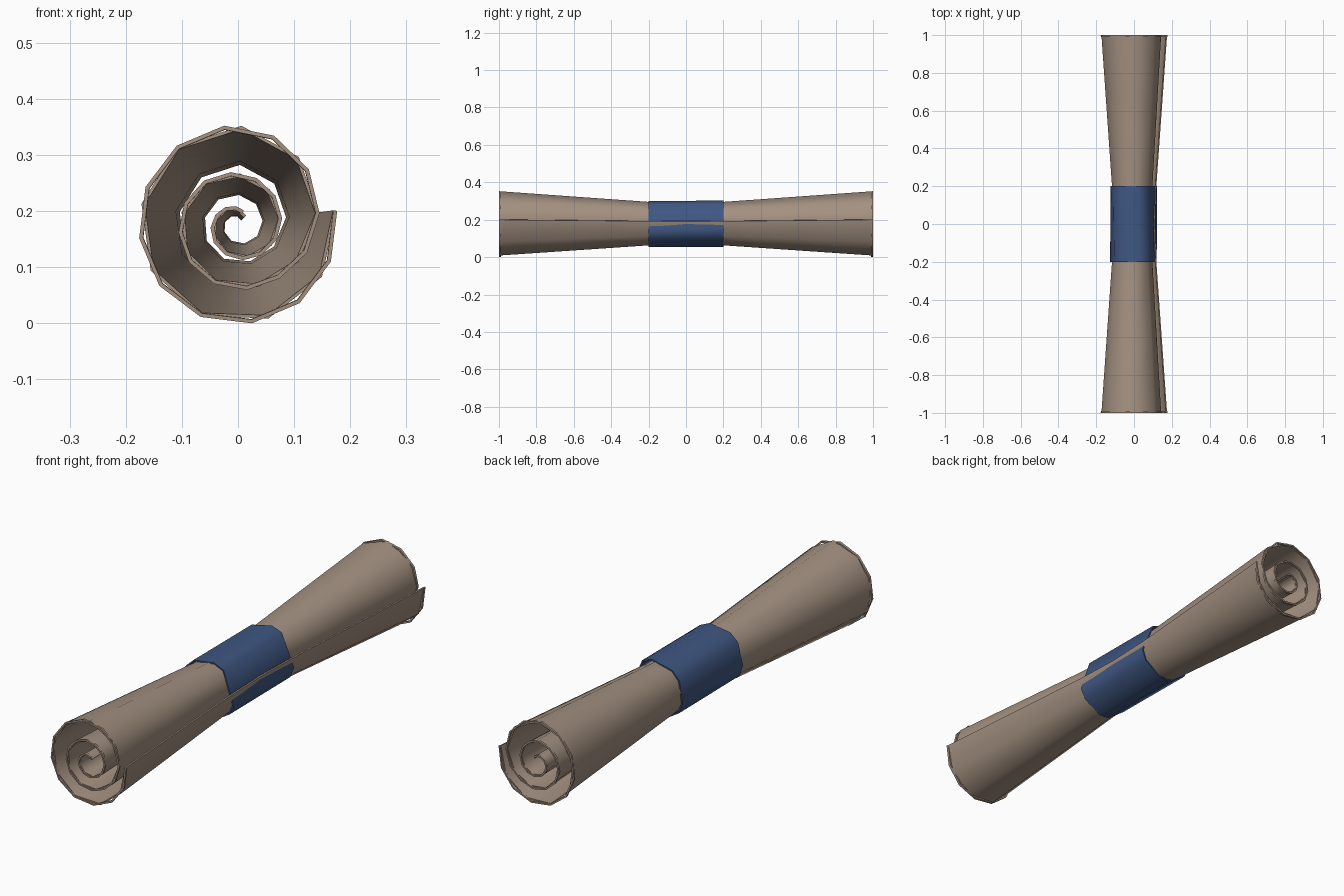
import bpy, bmesh, math

if "Cube" in bpy.data.objects:
    bpy.data.objects.remove(bpy.data.objects["Cube"])

CZ = 0.178          # height of the roll axis
SEAM = math.radians(8)   # angle of the loose outer edge


def material(name, rgb):
    m = bpy.data.materials.new(name)
    m.diffuse_color = (*rgb, 1)
    m.use_nodes = True
    m.node_tree.nodes["Principled BSDF"].inputs["Base Color"].default_value = m.diffuse_color
    return m


CANVAS = material("tan canvas", (0.37, 0.285, 0.22))
BLUE = material("blue strap", (0.05, 0.095, 0.225))

# spiral radius against number of turns from the loose edge
SPIRAL = [(0, .174), (.78, .173), (.92, .155), (1.15, .118), (1.6, .098),
          (2.0, .075), (2.5, .045), (2.9, .018)]


def spiral_radius(t):
    for (t0, r0), (t1, r1) in zip(SPIRAL, SPIRAL[1:]):
        if t <= t1:
            return r0 + (r1 - r0) * (t - t0) / (t1 - t0)
    return SPIRAL[-1][1]


def waist(y):
    """Radius scale: pinched at the middle, flaring to the ends."""
    a = abs(y)
    return 0.63 + 0.04 * a / 0.2 if a < 0.2 else 0.67 + 0.33 * (a - 0.2) / 0.8


def make_sheet(name, rows, mat, thickness, closed=False):
    """Sheet from rows of points, thickened inward and outward."""
    bm = bmesh.new()
    grid = [[bm.verts.new(p) for p in row] for row in rows]
    n = len(rows[0])
    for a, b in zip(grid, grid[1:]):
        for i in range(n if closed else n - 1):
            j = (i + 1) % n
            bm.faces.new((a[i], a[j], b[j], b[i]))
    bmesh.ops.recalc_face_normals(bm, faces=bm.faces)
    mesh = bpy.data.meshes.new(name)
    bm.to_mesh(mesh)
    bm.free()
    mesh.materials.append(mat)
    ob = bpy.data.objects.new(name, mesh)
    bpy.context.collection.objects.link(ob)
    mod = ob.modifiers.new("thickness", 'SOLIDIFY')
    mod.thickness = thickness
    mod.offset = 0
    bpy.ops.object.select_all(action='DESELECT')
    ob.select_set(True)
    bpy.context.view_layer.objects.active = ob
    bpy.ops.object.modifier_apply(modifier=mod.name)
    bpy.ops.object.shade_smooth_by_angle(angle=math.radians(50))
    return ob


def spiral_row(y, sides, turns, grow=0.0):
    row = []
    for i in range(int(sides * turns) + 1):
        t = i / sides
        ang = SEAM - t * math.tau
        r = (spiral_radius(t) + grow) * waist(y)
        row.append((r * math.cos(ang), y, CZ + r * math.sin(ang)))
    return row


# rolled canvas, a loose spiral pinched by the strap
ys = [-0.995, -0.6, -0.2, 0, 0.2, 0.6, 0.995]
make_sheet("rolled_canvas", [spiral_row(y, 9, 2.9) for y in ys], CANVAS, 0.006)

# thin hem along each end of the canvas
for side, label in ((-1, "front"), (1, "back")):
    make_sheet(label + "_hem",
               [spiral_row(side * y, 12, 2.9, 0.001) for y in (0.99, 1.0)],
               CANVAS, 0.007)

# angular strap whose corners stand out of the roll
corners = [(68, .124), (135, .126), (200, .124), (270, .122), (335, .122)]
strap_rows = []
for y in (-0.2, 0.2):
    row = []
    for deg, r in corners:
        # each corner is a narrow blunt edge
        for d in (-11, 11):
            a = math.radians(deg + d + 12 * y)
            row.append((r * math.cos(a), y, CZ + r * math.sin(a)))
    strap_rows.append(row)
make_sheet("strap", strap_rows, BLUE, 0.006, closed=True)

# rest everything on the ground
low = min(v.co.z for ob in bpy.data.objects for v in ob.data.vertices)
for ob in bpy.data.objects:
    for v in ob.data.vertices:
        v.co.z -= low
